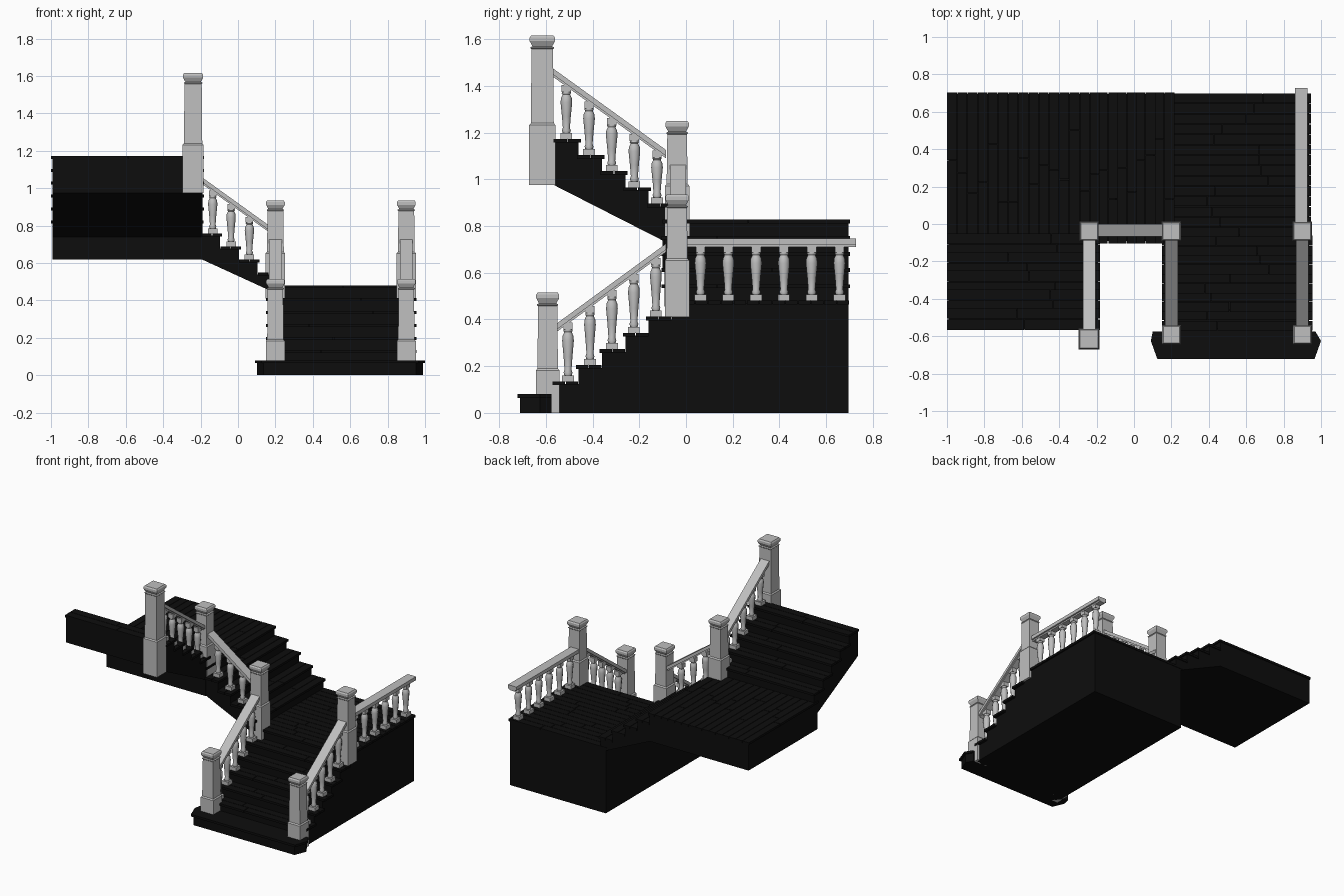
import bpy, bmesh, math, random
from mathutils import Vector

random.seed(4)
if "Cube" in bpy.data.objects:
    bpy.data.objects.remove(bpy.data.objects["Cube"])


def material(name, value):
    m = bpy.data.materials.new(name)
    m.use_nodes = True
    color = (value, value, value, 1)
    m.diffuse_color = color
    m.node_tree.nodes["Principled BSDF"].inputs["Base Color"].default_value = color
    return m


STONE = material("light grey stone", 0.52)
WOOD = material("black wood", 0.004)


def finish(name, bm, mat, smooth=False):
    bmesh.ops.recalc_face_normals(bm, faces=bm.faces)
    me = bpy.data.meshes.new(name)
    bm.to_mesh(me)
    bm.free()
    me.materials.append(mat)
    ob = bpy.data.objects.new(name, me)
    bpy.context.collection.objects.link(ob)
    if smooth:
        bpy.ops.object.select_all(action="DESELECT")
        ob.select_set(True)
        bpy.context.view_layer.objects.active = ob
        bpy.ops.object.shade_smooth_by_angle(angle=math.radians(50))
    return ob


def loft(bm, rings):
    """Join equal rings of points and close both ends."""
    rows = [[bm.verts.new(p) for p in ring] for ring in rings]
    n = len(rows[0])
    for a, b in zip(rows, rows[1:]):
        for i in range(n):
            j = (i + 1) % n
            bm.faces.new((a[i], a[j], b[j], b[i]))
    bm.faces.new(rows[0][::-1])
    bm.faces.new(rows[-1])


def box(bm, x0, x1, y0, y1, z0, z1):
    loft(bm, [[(x0, y0, z), (x1, y0, z), (x1, y1, z), (x0, y1, z)] for z in (z0, z1)])


def prism(bm, outline, axis, lo, hi):
    """Extrude a (run, z) outline across the x or y axis."""
    def place(t, p):
        return (t, p[0], p[1]) if axis == "x" else (p[0], t, p[1])
    loft(bm, [[place(t, p) for p in outline] for t in (lo, hi)])


def boards(bm, x0, x1, y0, y1, top, along="x", rows=1):
    """Planks with thin gaps and staggered joints."""
    gap, thick = 0.0015, 0.016
    a0, a1, b0, b1 = (x0, x1, y0, y1) if along == "x" else (y0, y1, x0, x1)
    width = (b1 - b0) / rows
    for r in range(rows):
        joint = a0 + (a1 - a0) * random.uniform(0.25, 0.75)
        lo, hi = b0 + r * width + gap, b0 + (r + 1) * width - gap
        for s, e in ((a0, joint - gap), (joint + gap, a1)):
            if along == "x":
                box(bm, s, e, lo, hi, top - thick, top)
            else:
                box(bm, lo, hi, s, e, top - thick, top)


RISE, RUN, NOSE, THICK = 0.0692, 0.1, 0.012, 0.012


def steps(start, sign, first, count):
    """Stepped edge: risers at equal runs, heights below the boards."""
    pts = []
    for i in range(count):
        run = start + sign * RUN * i
        pts += [(run, first + RISE * (i - 1) - THICK), (run, first + RISE * i - THICK)]
    return pts


# Lower flight with its landing, solid to the ground
bm = bmesh.new()
edge = steps(-0.56, 1, 0.135, 6)
edge[0] = (-0.56, 0.0)
prism(bm, edge + [(0.695, 0.468), (0.695, 0.0)], "x", 0.16, 0.935)
finish("lower_flight_body", bm, WOOD)

bm = bmesh.new()
for i in range(5):
    y = -0.56 + RUN * i
    boards(bm, 0.15, 0.955, y - NOSE, y + RUN, 0.135 + RISE * i, rows=2)
boards(bm, 0.15, 0.945, -0.072, 0.7, 0.481, rows=14)
finish("lower_flight_boards", bm, WOOD)

# Wide first step with cut corners
bm = bmesh.new()
for inset, z0, z1 in ((0.012, 0.0, 0.066), (0.0, 0.064, 0.08)):
    l, r, f, b = 0.09 + inset, 1.0 - inset, -0.722 + inset, -0.575
    plan = [(l + 0.01, b), (l, b - 0.05), (l + 0.035, f), (r - 0.035, f), (r, b - 0.05), (r - 0.03, b)]
    loft(bm, [[(x, y, z) for x, y in plan] for z in (z0, z1)])
box(bm, 0.16, 0.935, -0.58, -0.55, 0.0, 0.078)
finish("first_step", bm, WOOD)

# Middle flight, sloping underneath
bm = bmesh.new()
edge = steps(0.205, -1, 0.55, 4)
prism(bm, edge + [(-0.195, 0.746), (-0.195, 0.62), (0.165, 0.455)], "y", -0.092, 0.695)
finish("middle_flight_body", bm, WOOD)

bm = bmesh.new()
for i in range(4):
    x = 0.205 - RUN * i
    boards(bm, x - RUN, x + NOSE, -0.104, 0.702, 0.55 + RISE * i, "y", 2)
finish("middle_flight_boards", bm, WOOD)

# Upper flight with its landing, sloping underneath
bm = bmesh.new()
edge = steps(-0.06, -1, 0.896, 5)
prism(bm, [(0.695, 0.62), (0.695, 0.815)] + edge +
      [(-0.565, 1.16), (-0.565, 0.975), (-0.1, 0.738), (-0.1, 0.62)], "x", -0.992, -0.192)
finish("upper_flight_body", bm, WOOD)

bm = bmesh.new()
for i in range(5):
    y = -0.06 - RUN * i
    boards(bm, -1.0, -0.182, y - RUN - 0.008, y + NOSE, 0.896 + RISE * i, rows=2)
boards(bm, -1.0, -0.182, -0.1, 0.702, 0.827, "y", 15)
finish("upper_flight_boards", bm, WOOD)


# Square newel posts: wide base, tapered shaft, flared cap
def post(name, x, y, bottom, base_top, top, half):
    profile = [(half, bottom), (half, base_top - 0.008), (half - 0.007, base_top),
               (half - 0.01, top - 0.058), (half - 0.006, top - 0.054), (half - 0.006, top - 0.05),
               (half - 0.014, top - 0.046), (half - 0.002, top - 0.024),
               (half - 0.002, top - 0.009), (half - 0.008, top)]
    bm = bmesh.new()
    loft(bm, [[(x + sx * h, y + sy * h, z) for sx, sy in ((-1, -1), (1, -1), (1, 1), (-1, 1))]
              for h, z in profile])
    finish(name, bm, STONE)


LEFT, INNER, UPPER, MID = 0.9, 0.2, -0.24, -0.038
for side, x in (("left", LEFT), ("right", INNER)):
    post("bottom_post_" + side, x, -0.592, 0.0, 0.19, 0.515, 0.051)
    post("landing_post_" + side, x, MID, 0.41, 0.66, 0.935, 0.052)
post("upper_landing_post", UPPER, MID, 0.73, 0.98, 1.25, 0.052)
post("top_post", UPPER, -0.615, 0.975, 1.24, 1.615, 0.056)


def baluster(bm, x, y, foot, top):
    """Square foot, eight-sided vase and square head."""
    box(bm, x - 0.025, x + 0.025, y - 0.025, y + 0.025, foot, foot + 0.026)
    box(bm, x - 0.02, x + 0.02, y - 0.02, y + 0.02, top - 0.03, top)
    low, height = foot + 0.026, top - 0.028 - foot - 0.026
    shape = ((0.016, 0), (0.019, 0.06), (0.015, 0.12), (0.019, 0.4), (0.025, 0.74),
             (0.023, 0.85), (0.016, 0.93), (0.02, 0.96), (0.018, 1))
    loft(bm, [[(x + r * math.cos(k * math.pi / 4), y + r * math.sin(k * math.pi / 4), low + t * height)
               for k in range(8)] for r, t in shape])


# Handrails with balusters; a run goes along x or y at a fixed cross position
def railing(name, along, cross, start, end, places):
    (a, za), (b, zb) = start, end
    axis = "x" if along == "y" else "y"
    bm = bmesh.new()
    for half, up, down in ((0.034, 0.0, 0.026), (0.022, 0.024, 0.036)):
        prism(bm, [(a, za - up), (b, zb - up), (b, zb - down), (a, za - down)],
              axis, cross - half, cross + half)
    finish(name + "_handrail", bm, STONE)
    bm = bmesh.new()
    for t, foot in places:
        top = za + (zb - za) * (t - a) / (b - a) - 0.03
        x, y = (cross, t) if along == "y" else (t, cross)
        baluster(bm, x, y, foot, top)
    finish(name + "_balusters", bm, STONE, smooth=True)


lower = [(-0.505 + 0.094 * i, 0.135 + RISE * i) for i in range(5)]
for side, x in (("left", LEFT), ("right", INNER)):
    railing("lower_" + side, "y", x, (-0.55, 0.385), (-0.085, 0.725), lower)
railing("landing", "y", LEFT - 0.006, (0.005, 0.746), (0.727, 0.746),
        [(0.062 + 0.119 * i, 0.481) for i in range(6)])
railing("middle", "x", MID + 0.004, (0.16, 0.805), (-0.195, 1.06),
        [(-0.135 + 0.098 * i, 0.7576 - RISE * i) for i in range(3)])
railing("upper", "y", UPPER, (-0.57, 1.475), (-0.085, 1.125),
        [(-0.512 + 0.097 * i, 1.1728 - RISE * i) for i in range(5)])
